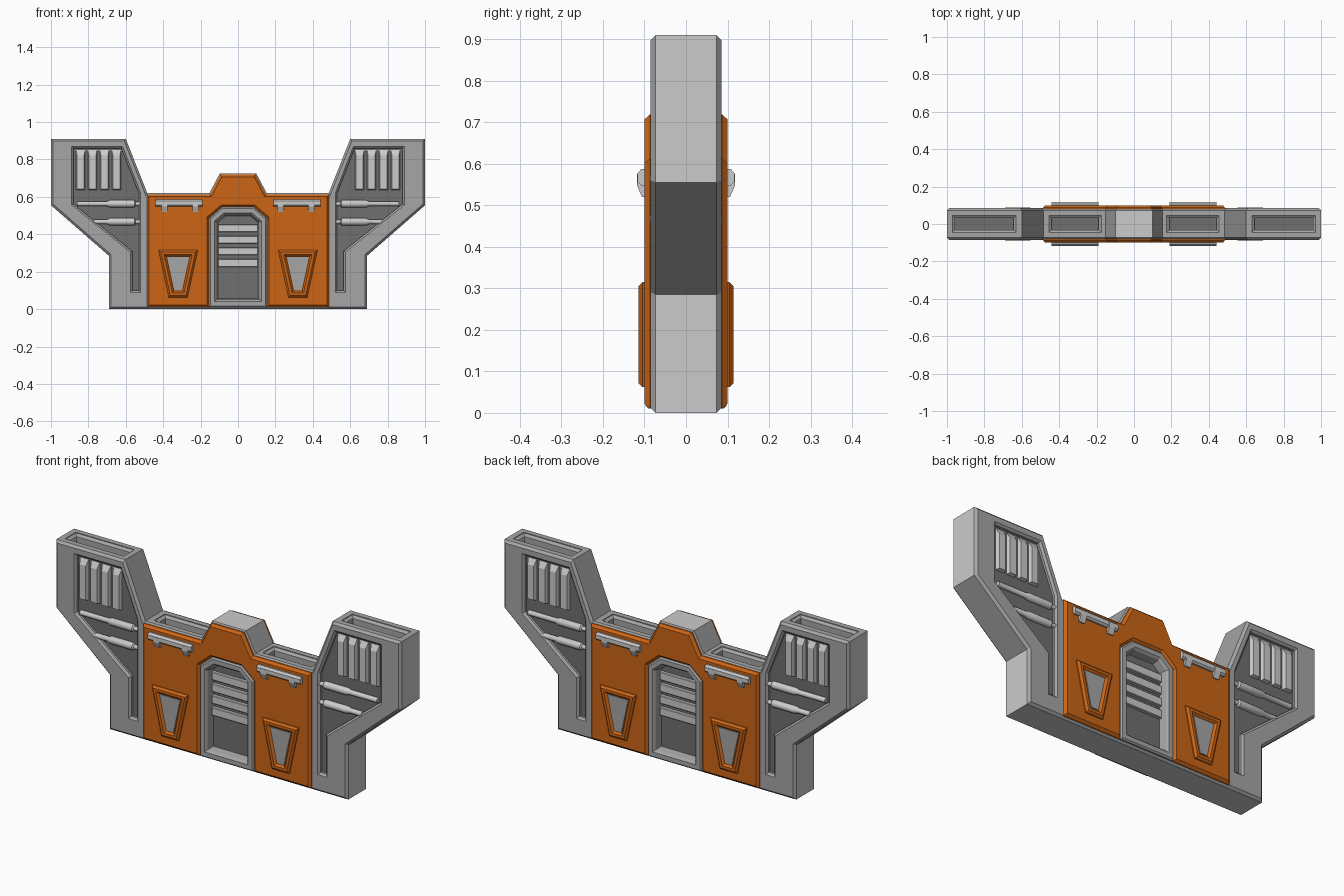
import bpy, bmesh
from math import sin, cos, pi
from mathutils import Vector

if "Cube" in bpy.data.objects:
    bpy.data.objects.remove(bpy.data.objects["Cube"])


def paint(name, r, g, b):
    m = bpy.data.materials.new(name)
    m.diffuse_color = (r, g, b, 1)
    m.use_nodes = True
    m.node_tree.nodes["Principled BSDF"].inputs["Base Color"].default_value = m.diffuse_color
    return m


orange = paint("orange_paint", .6, .13, .008)
mid = paint("mid_grey", .38, .38, .38)
dark = paint("dark_grey", .16, .16, .16)
light = paint("light_grey", .58, .58, .58)


def inset(poly, d):
    """Mitred inset of an (x, z) outline; negative d grows it."""
    n = len(poly)
    p = [Vector(q) for q in poly]
    area = sum(p[i].x * p[(i + 1) % n].y - p[(i + 1) % n].x * p[i].y for i in range(n))
    s = 1 if area > 0 else -1
    out = []
    for i in range(n):
        a = (p[i] - p[i - 1]).normalized()
        b = (p[(i + 1) % n] - p[i]).normalized()
        na, nb = Vector((-a.y, a.x)) * s, Vector((-b.y, b.x)) * s
        out.append(tuple(p[i] + (na + nb) * d / (1 + na.dot(nb))))
    return out


def front(poly, *steps):
    """Rings of an outline facing the front: steps are (inset, y)."""
    return [[(x, y, z) for x, z in inset(poly, d)] for d, y in steps]


def along_x(profile, x0, x1):
    return [[(x, y, z) for y, z in profile] for x in (x0, x1)]


def rect(x0, x1, z0, z1):
    return [(x0, z0), (x1, z0), (x1, z1), (x0, z1)]


def sym(half):
    return half + [(-x, z) for x, z in reversed(half)]


def part(name, lofts, mirror=(True, True), mats=(mid,)):
    """Skin each list of rings into a closed solid, then mirror.
    A second material goes on the last cap of each solid."""
    bm = bmesh.new()
    for rings in lofts:
        vs = [[bm.verts.new(c) for c in r] for r in rings]
        n = len(vs[0])
        for a, b in zip(vs, vs[1:]):
            for i in range(n):
                j = (i + 1) % n
                bm.faces.new((a[i], a[j], b[j], b[i]))
        bm.faces.new(vs[0])
        bm.faces.new(vs[-1]).material_index = len(mats) - 1
    bmesh.ops.recalc_face_normals(bm, faces=bm.faces)
    me = bpy.data.meshes.new(name)
    bm.to_mesh(me)
    bm.free()
    ob = bpy.data.objects.new(name, me)
    bpy.context.collection.objects.link(ob)
    for m in mats:
        me.materials.append(m)
    if any(mirror):
        m = ob.modifiers.new("mirror", 'MIRROR')
        m.use_axis = (mirror[0], mirror[1], False)
        m.use_mirror_merge = False
    return ob


# outlines in (x, z)
body_line = sym([(.69, 0), (.69, .285), (1, .555), (1, .91), (.6, .91),
                 (.485, .62), (.153, .62), (.098, .725)])
wing_line = [(.52, .09), (.575, .09), (.575, .305), (.89, .557),
             (.89, .87), (.617, .87), (.52, .62)]
door_line = sym([(.155, .01), (.155, .485), (.085, .545)])
panel_line = sym([(.155, .01), (.487, .01), (.487, .613), (.149, .613), (.094, .719)])
panel_line += [(-.155, .485), (-.085, .545), (.085, .545), (.155, .485)]
window_line = [(.27, .062), (.37, .062), (.425, .315), (.215, .315)]

# main body with chamfered front and back edges
body = part("wall_body", [front(body_line, (.012, -.085), (0, -.073), (0, .073), (.012, .085))],
            (False, False))


# cutters: wing recesses, door openings and top slots
def slot(x0, x1, top):
    return [[(x, y, z) for x, y in inset(rect(x0, x1, -.045, .045), d)]
            for d, z in ((0, top + .03), (0, top - .004), (.014, top - .014), (.014, top - .045))]


FLOOR = -.063
wing_cut = front(wing_line, (-.004, -.12), (-.004, -.089), (.01, -.075), (.01, FLOOR))
door_cut = front(door_line, (.03, -.12), (.03, -.03))
cutters = [part("cut_wings", [wing_cut]),
           part("cut_doors", [door_cut], (False, True)),
           part("cut_slots", [slot(.63, .97, .91), slot(.175, .455, .62)], (True, False))]
for c in cutters:
    c.hide_render = True
    b = body.modifiers.new("cut", 'BOOLEAN')
    b.operation, b.object, b.solver = 'DIFFERENCE', c, 'EXACT'
dg = bpy.context.evaluated_depsgraph_get()
body_mesh = bpy.data.meshes.new_from_object(body.evaluated_get(dg))
body.modifiers.clear()
body.data = body_mesh
for c in cutters:
    bpy.data.objects.remove(c)

# tones of the body: dark recess floors, light outer sides, base and centre top
body_mesh.materials.clear()
for m in (mid, dark, light):
    body_mesh.materials.append(m)
for f in body_mesh.polygons:
    c, n = f.center, f.normal
    in_wing = abs(abs(c.y) + FLOOR) < .003 and abs(n.y) > .9
    in_slot = n.z > .9 and (abs(c.z - .865) < .003 or abs(c.z - .575) < .003)
    undercut = n.z < -.5 and c.z > .3
    outer = abs(c.x) > .68 and abs(n.x) > .95 and abs(c.y) < .02 and abs(c.x) not in (.63, .97)
    f.material_index = (1 if in_wing or in_slot else
                        2 if (outer and not undercut) or n.z < -.95 and c.z < .01
                        or n.z > .95 and c.z > .72 and abs(c.x) < .1 else 0)

# orange armour panel around the door
part("orange_panel", [front(panel_line, (0, -.075), (0, -.087), (.012, -.1))],
     (False, True), (orange,))

# door frame with recessed dark door leaf and light slats
part("door_frame", [front(door_line, (0, -.04), (0, -.09), (.007, -.097), (.03, -.097),
                          (.04, -.086), (.047, -.05))], (False, True), (mid, dark))
part("door_slats", [front(rect(-.107, .107, z - .021, z + .021), (0, -.045), (0, -.064), (.003, -.067))
                    for z in (.432, .371, .309, .247)], (False, True), (light,))

# raised trapezoid window surrounds and their grey inserts
part("window_frame", [front(window_line, (0, -.095), (0, -.105), (.01, -.115), (.024, -.115),
                            (.034, -.104))], mats=(orange,))
part("window_insert", [front(window_line, (.037, -.1), (.037, -.107))])

# hand rails with small brackets below
rail = [(-.095, .587), (-.108, .587), (-.117, .577), (-.117, .556), (-.108, .548), (-.095, .548)]
bracket = [(-.095, .575), (-.118, .575), (-.118, .548), (-.106, .52), (-.095, .52)]
part("hand_rail", [along_x(rail, .19, .442)], mats=(light,))
part("rail_bracket", [along_x(bracket, x - .017, x + .017) for x in (.227, .393)], mats=(light,))

# upright vent fins in the wings, with sloped ends
part("wing_fins", [[[(a, y, b) for a, b in rect(x - w, x + w, .637 + e, .85 - t)]
                    for w, e, t, y in ((.024, 0, 0, -.055), (.024, 0, 0, -.066), (.018, .004, .03, -.082))]
                   for x in (.65, .714, .778, .842)], mats=(light,))


# pipes with a thick sleeve across each wing recess
def pipe(z, end):
    steps = ((.51, .011), (.548, .011), (.554, .019), (.685, .019), (.70, .013), (end, .013))
    return [[(x, -.07 + r * cos(2 * pi * k / 12), z + r * sin(2 * pi * k / 12)) for k in range(12)]
            for x, r in steps]


pipes = part("wing_pipes", [pipe(.563, .86), pipe(.467, .77)], mats=(light,))
bpy.context.view_layer.objects.active = pipes
pipes.select_set(True)
bpy.ops.object.shade_smooth_by_angle(angle=.6)
